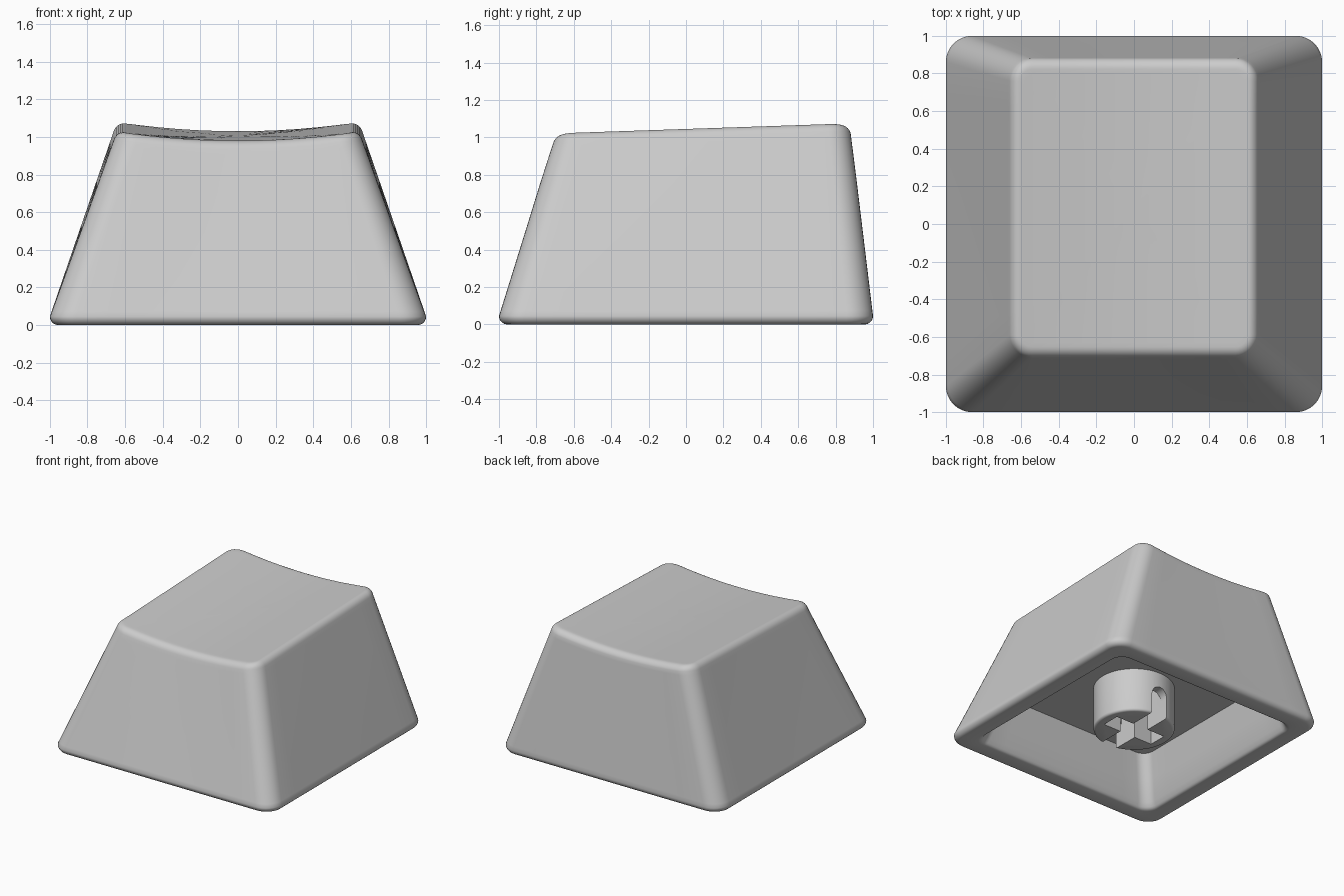
import bpy, bmesh, math
from mathutils import Matrix

cube = bpy.data.objects.get("Cube")
if cube:
    bpy.data.objects.remove(cube, do_unlink=True)

grey = bpy.data.materials.new("light grey plastic")
grey.use_nodes = True
colour = (0.6, 0.6, 0.6, 1)
grey.diffuse_color = colour
grey.node_tree.nodes["Principled BSDF"].inputs["Base Color"].default_value = colour

CEILING = 0.39
FILLET = 0.06


def finish(name, bm):
    bmesh.ops.recalc_face_normals(bm, faces=bm.faces)
    mesh = bpy.data.meshes.new(name)
    bm.to_mesh(mesh)
    bm.free()
    mesh.materials.append(grey)
    obj = bpy.data.objects.new(name, mesh)
    bpy.context.collection.objects.link(obj)
    return obj


def smooth(obj, degrees):
    bpy.ops.object.select_all(action="DESELECT")
    obj.select_set(True)
    bpy.context.view_layer.objects.active = obj
    bpy.ops.object.shade_smooth_by_angle(angle=math.radians(degrees))


def lerp(a, b, t):
    return a + (b - a) * t


def outline(hx, front, back, radius, corner=8, side=10):
    """Rounded rectangle, counter-clockwise, with subdivided sides."""
    points = []
    centres = [(hx - radius, back - radius), (radius - hx, back - radius),
               (radius - hx, front + radius), (hx - radius, front + radius)]
    for i, (cx, cy) in enumerate(centres):
        for k in range(corner + 1):
            a = math.pi / 2 * (i + k / corner)
            points.append((cx + radius * math.cos(a), cy + radius * math.sin(a)))
        nx, ny = centres[(i + 1) % 4]
        a = math.pi / 2 * (i + 1)
        ox, oy = radius * math.cos(a), radius * math.sin(a)
        for k in range(1, side):
            points.append((lerp(cx, nx, k / side) + ox, lerp(cy, ny, k / side) + oy))
    return points


def top_z(x, y):
    """Sloping top with a cylindrical dish."""
    return 1.047 + 0.034 * y - 0.045 * (1 - min(1, (x / 0.62) ** 2))


def wall_section(t, inset=0):
    return outline(lerp(1, 0.66, t) - inset, lerp(-1, -0.71, t) + inset,
                   lerp(1, 0.88, t) - inset, max(0.03, lerp(0.14, 0.12, t) - inset))


# Cap shell: one skin from the cavity ceiling, round the lip, up to the dish
rings = []
for t in (1, 0.5, 0.05):
    z = lerp(0.03, CEILING, t)
    rings.append([(x, y, z) for x, y in
                  outline(0.83 - 0.31 * z, -0.83 + 0.29 * z, 0.83 - 0.12 * z, 0.09)])
for k in range(1, 5):
    a = math.pi / 2 * k / 4
    h = 0.83 + 0.03 * (1 - math.cos(a))
    rings.append([(x, y, 0.03 * (1 - math.sin(a))) for x, y in outline(h, -h, h, 0.1)])
for k in range(6):
    a = math.pi / 2 * k / 5
    rings.append([(x, y, 0.045 * (1 - math.cos(a)))
                  for x, y in wall_section(0, 0.045 * (1 - math.sin(a)))])
lean = math.radians(18)
drop = FILLET * (1 - math.sin(lean))
for t in (0.03, 0.25, 0.5, 0.75, 0.97, 1):
    rings.append([(x, y, lerp(0.045, top_z(x, y) - drop, t)) for x, y in wall_section(t)])
for k in range(1, 7):
    a = lerp(lean, math.pi / 2, k / 6)
    inset = FILLET * (math.cos(lean) - math.cos(a))
    rings.append([(x, y, top_z(x, y) - FILLET * (1 - math.sin(a)))
                  for x, y in wall_section(1, inset)])
rim = rings[-1]
for s in (0.97, 0.8, 0.6, 0.4, 0.2):
    rings.append([(x * s, lerp(0.085, y, s), top_z(x * s, lerp(0.085, y, s)))
                  for x, y, z in rim])

bm = bmesh.new()
loops = [[bm.verts.new(p) for p in ring] for ring in rings]
for low, high in zip(loops, loops[1:]):
    for i in range(len(low)):
        j = (i + 1) % len(low)
        bm.faces.new((low[i], low[j], high[j], high[i]))
bm.faces.new(loops[0])
centre = bm.verts.new((0, 0.085, top_z(0, 0.085)))
for i, v in enumerate(loops[-1]):
    bm.faces.new((v, loops[-1][(i + 1) % len(loops[-1])], centre))
smooth(finish("keycap_shell", bm), 35)


def cutter(name, width, depth, top, arched=False):
    """Upright slot cutter, optionally with a round top."""
    bm = bmesh.new()
    if arched:
        r = width / 2
        profile = [(-r, -0.1), (r, -0.1)]
        profile += [(r * math.cos(math.pi * k / 12), top - r + r * math.sin(math.pi * k / 12))
                    for k in range(13)]
        face = bm.faces.new([bm.verts.new((x, -depth / 2, z)) for x, z in profile])
        out = bmesh.ops.extrude_face_region(bm, geom=[face])["geom"]
        bmesh.ops.translate(bm, vec=(0, depth, 0),
                            verts=[g for g in out if isinstance(g, bmesh.types.BMVert)])
    else:
        place = Matrix.Translation((0, 0, (top - 0.1) / 2)) @ Matrix.Diagonal(
            (width, depth, top + 0.1, 1))
        bmesh.ops.create_cube(bm, size=1, matrix=place)
    obj = finish(name, bm)
    obj.hide_render = True
    return obj


# Stem: round post with a cross socket, open through the front and back
bm = bmesh.new()
bmesh.ops.create_cone(bm, cap_ends=True, segments=64, radius1=0.305, radius2=0.305,
                      depth=CEILING, matrix=Matrix.Translation((0, 0, 0.03 + CEILING / 2)))
rim_edges = [e for e in bm.edges if all(v.co.z < 0.1 for v in e.verts)]
bmesh.ops.bevel(bm, geom=rim_edges, offset=0.02, segments=3, affect="EDGES", profile=0.5)
stem = finish("socket_stem", bm)
cutters = [cutter("cross_slot_wide", 0.46, 0.15, 0.36),
           cutter("cross_slot_deep", 0.14, 0.46, 0.36),
           cutter("through_slot", 0.14, 0.8, 0.27, True)]
for c in cutters:
    mod = stem.modifiers.new(c.name, "BOOLEAN")
    mod.operation, mod.solver, mod.object = "DIFFERENCE", "EXACT", c
bpy.context.view_layer.update()
baked = bpy.data.meshes.new_from_object(
    stem.evaluated_get(bpy.context.evaluated_depsgraph_get()))
stem.modifiers.clear()
stem.data = baked
for c in cutters:
    bpy.data.objects.remove(c, do_unlink=True)
smooth(stem, 35)
